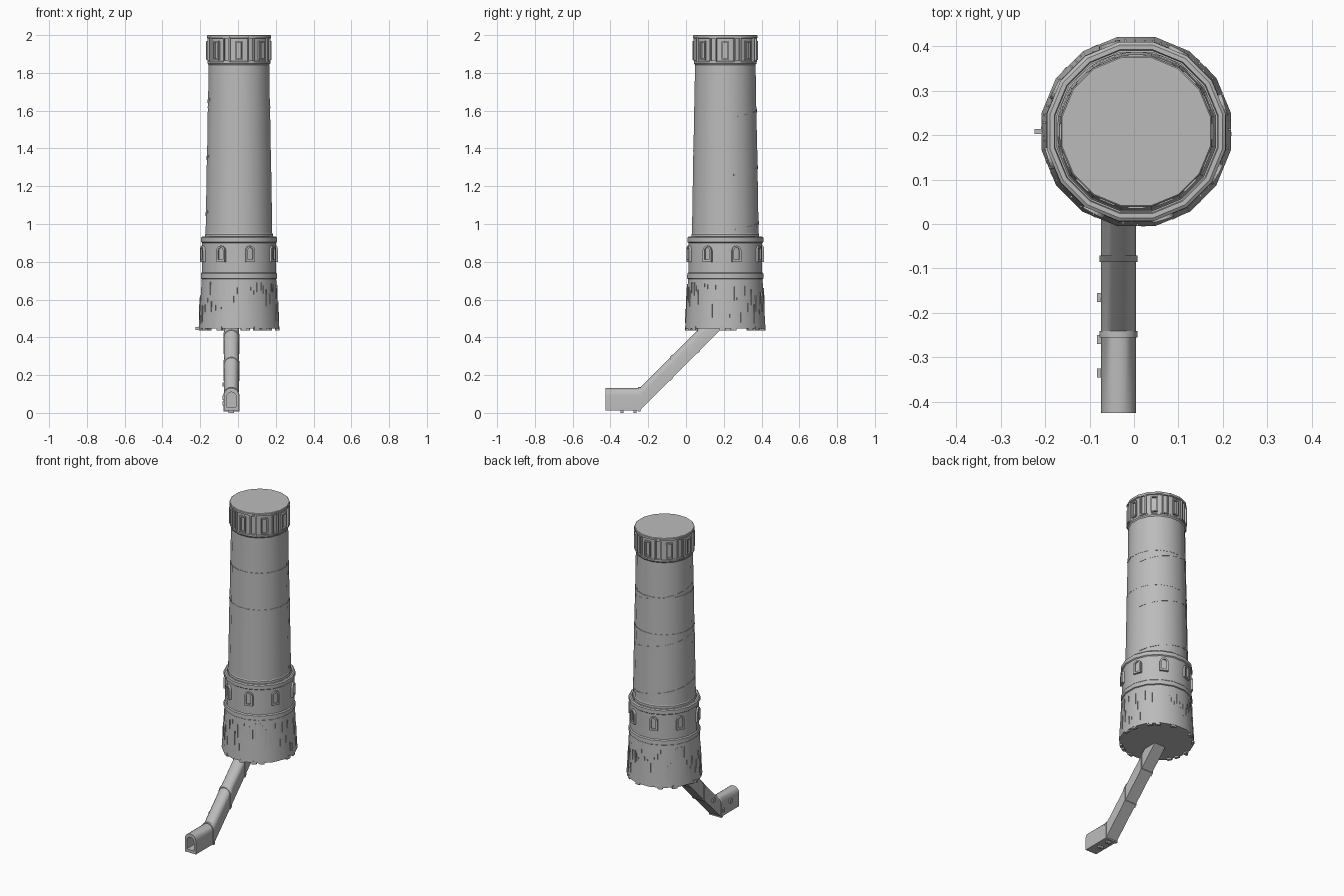
import bpy, bmesh, math, random
from mathutils import Matrix, Vector

random.seed(4)
if "Cube" in bpy.data.objects:
    bpy.data.objects.remove(bpy.data.objects["Cube"])

CX, CY, SIDES = 0.005, 0.208, 16

stone = bpy.data.materials.new("grey stone")
stone.use_nodes = True
stone.diffuse_color = (0.5, 0.5, 0.5, 1)
stone.node_tree.nodes["Principled BSDF"].inputs["Base Color"].default_value = (0.5, 0.5, 0.5, 1)


def finish(name, bm, smooth=True):
    bmesh.ops.recalc_face_normals(bm, faces=bm.faces)
    mesh = bpy.data.meshes.new(name)
    bm.to_mesh(mesh)
    bm.free()
    mesh.materials.append(stone)
    obj = bpy.data.objects.new(name, mesh)
    bpy.context.collection.objects.link(obj)
    if smooth:
        bpy.ops.object.select_all(action="DESELECT")
        obj.select_set(True)
        bpy.context.view_layer.objects.active = obj
        bpy.ops.object.shade_smooth_by_angle(angle=math.radians(32))
    return obj


def loft(bm, rings, cap=True):
    """Bridge rings of points that share one vertex count."""
    loops = [[bm.verts.new(p) for p in ring] for ring in rings]
    n = len(loops[0])
    for a, b in zip(loops, loops[1:]):
        for i in range(n):
            j = (i + 1) % n
            bm.faces.new((a[i], a[j], b[j], b[i]))
    if cap:
        bm.faces.new(loops[0])
        bm.faces.new(loops[-1])


def on_tower(angle, r, z):
    return (CX + r * math.cos(angle), CY + r * math.sin(angle), z)


def lathe(name, profile):
    bm = bmesh.new()
    loft(bm, [[on_tower(math.tau * (i + 0.5) / SIDES, r, z) for i in range(SIDES)]
              for r, z in profile])
    return finish(name, bm)


def box(bm, angle, r, z, size):
    """Box on the tower wall: size is depth, width, height."""
    m = (Matrix.Translation(on_tower(angle, r, z)) @ Matrix.Rotation(angle, 4, "Z")
         @ Matrix.Diagonal((*size, 1)))
    bmesh.ops.create_cube(bm, size=1, matrix=m)


def arch(width, height, steps=8):
    """Round-topped outline, bottom left corner first, as (across, up)."""
    r = width / 2
    pts = [(-r, 0)]
    for i in range(steps + 1):
        a = math.pi * (1 - i / steps)
        pts.append((r * math.cos(a), height - r + r * math.sin(a)))
    return pts + [(r, 0)]


# tower body, stacked from the bottom up
lathe("plank_base", [(0.217, 0.447), (0.201, 0.708)])
lathe("base_cornice", [(0.199, 0.708), (0.206, 0.712), (0.205, 0.738), (0.199, 0.744)])
lathe("window_drum", [(0.199, 0.744), (0.199, 0.905)])
lathe("drum_cornice", [(0.199, 0.9), (0.205, 0.905), (0.205, 0.928), (0.198, 0.933),
                       (0.188, 0.933), (0.186, 0.925), (0.17, 0.925)])
lathe("shaft_foot", [(0.183, 0.925), (0.183, 0.945), (0.176, 0.955)])
lathe("shaft_lower", [(0.18, 0.94), (0.1725, 1.388)])
lathe("shaft_middle", [(0.1715, 1.388), (0.168, 1.618)])
lathe("shaft_upper", [(0.167, 1.618), (0.1635, 1.845)])
for name, r, z in (("seam_lower", 0.1735, 1.388), ("seam_upper", 0.1695, 1.618)):
    lathe(name, [(r, z - 0.004), (r, z + 0.004)])

# crown with an arcade of alternating tall and short panels
lathe("crown_core", [(0.162, 1.84), (0.169, 1.85), (0.169, 1.858), (0.165, 1.862),
                     (0.165, 1.982), (0.173, 1.985), (0.173, 1.997), (0.17, 2.0)])
bm = bmesh.new()
for i in range(SIDES):
    a = math.tau * i / SIDES
    low, high = (1.862, 1.985) if i % 2 else (1.872, 1.965)
    for side in (-1, 1):
        box(bm, a + side * 0.095, 0.166, (low + high) / 2, (0.016, 0.007, high - low))
    for z in (low, high):
        box(bm, a, 0.166, z, (0.014, 0.036, 0.008))
finish("crown_arcade", bm, False)

# arched drum windows: raised frame around a dark recess
bm = bmesh.new()
for i in range(8):
    a = math.radians(17 - 90 + 45 * i)
    out, side = Vector((math.cos(a), math.sin(a), 0)), Vector((-math.sin(a), math.cos(a), 0))
    base = Vector((CX, CY, 0))
    outer, inner = arch(0.05, 0.085), arch(0.028, 0.064)

    def ring(shape, depth, z):
        return [base + out * depth + side * u + Vector((0, 0, z + v)) for u, v in shape]
    loft(bm, [ring(outer, 0.19, 0.8), ring(outer, 0.208, 0.8), ring(inner, 0.208, 0.811),
              ring(inner, 0.199, 0.811)], cap=False)
finish("window_frames", bm, False)

# weathered plank strips on the base, with ragged lower ends
bm = bmesh.new()
for i in range(64):
    h = random.uniform(0.04, 0.11)
    z = random.uniform(0.46 + h / 2, 0.695 - h / 2)
    r = 0.214 - 0.0613 * (z - 0.447)
    box(bm, math.tau * (i + random.random() * 0.6) / 64, r, z, (0.006, 0.004, h))
for i in range(14):
    box(bm, math.tau * (i + random.random()) / 14, 0.206, 0.447, (0.016, 0.03, 0.02))
box(bm, math.pi, 0.218, 0.447, (0.022, 0.012, 0.014))
finish("plank_strips", bm, False)

# rising bands that wrap the back of the shaft
bm = bmesh.new()
for z0 in (0.965, 1.26, 1.56):
    rings = []
    for i in range(25):
        t = i / 24
        a, z = math.radians(15 + 185 * t), z0 + 0.1 * t
        r = 0.1805 - 0.018 * (z - 0.94) / 0.9
        rings.append([on_tower(a, r + d, z + h) for d, h in
                      ((-0.008, -0.006), (0, -0.006), (0, 0.006), (-0.008, 0.006))])
    loft(bm, rings)
finish("spiral_bands", bm, False)

# covered passage: open arch-shaped tube that climbs to the tower
PX, W, H = -0.035, 0.078, 0.12


def section(y, z, grow=0.0):
    return [(PX + u, y, z - grow + v) for u, v in arch(W + 2 * grow, H + 2 * grow)]


bm = bmesh.new()
bore = [(PX + u, -0.425, 0.03 + v) for u, v in arch(0.05, 0.08)]
loft(bm, [[(x, -0.3, z) for x, y, z in bore], bore, section(-0.425, 0.012),
          section(-0.245, 0.012), section(0.2, 0.457)])
finish("passage", bm)

# collars around the passage joints
for i, (y, z) in enumerate(((-0.255, 0.012), (-0.085, 0.172), (0.06, 0.317))):
    bm = bmesh.new()
    rise = 0.0 if i == 0 else 0.014
    loft(bm, [section(y, z, 0.004), section(y + 0.014, z + rise, 0.004)])
    finish("passage_collar_%d" % (i + 1), bm)

# small bosses on the passage's outer wall and underside
bm = bmesh.new()
for y, z in ((-0.335, 0.08), (-0.26, 0.05), (-0.165, 0.15)):
    bmesh.ops.create_cube(bm, size=1, matrix=Matrix.Translation((PX - W / 2 - 0.003, y, z))
                          @ Matrix.Diagonal((0.012, 0.02, 0.022, 1)))
for y in (-0.34, -0.27):
    bmesh.ops.create_cube(bm, size=1, matrix=Matrix.Translation((PX, y, 0.01))
                          @ Matrix.Diagonal((0.03, 0.016, 0.02, 1)))
finish("passage_bosses", bm, False)
